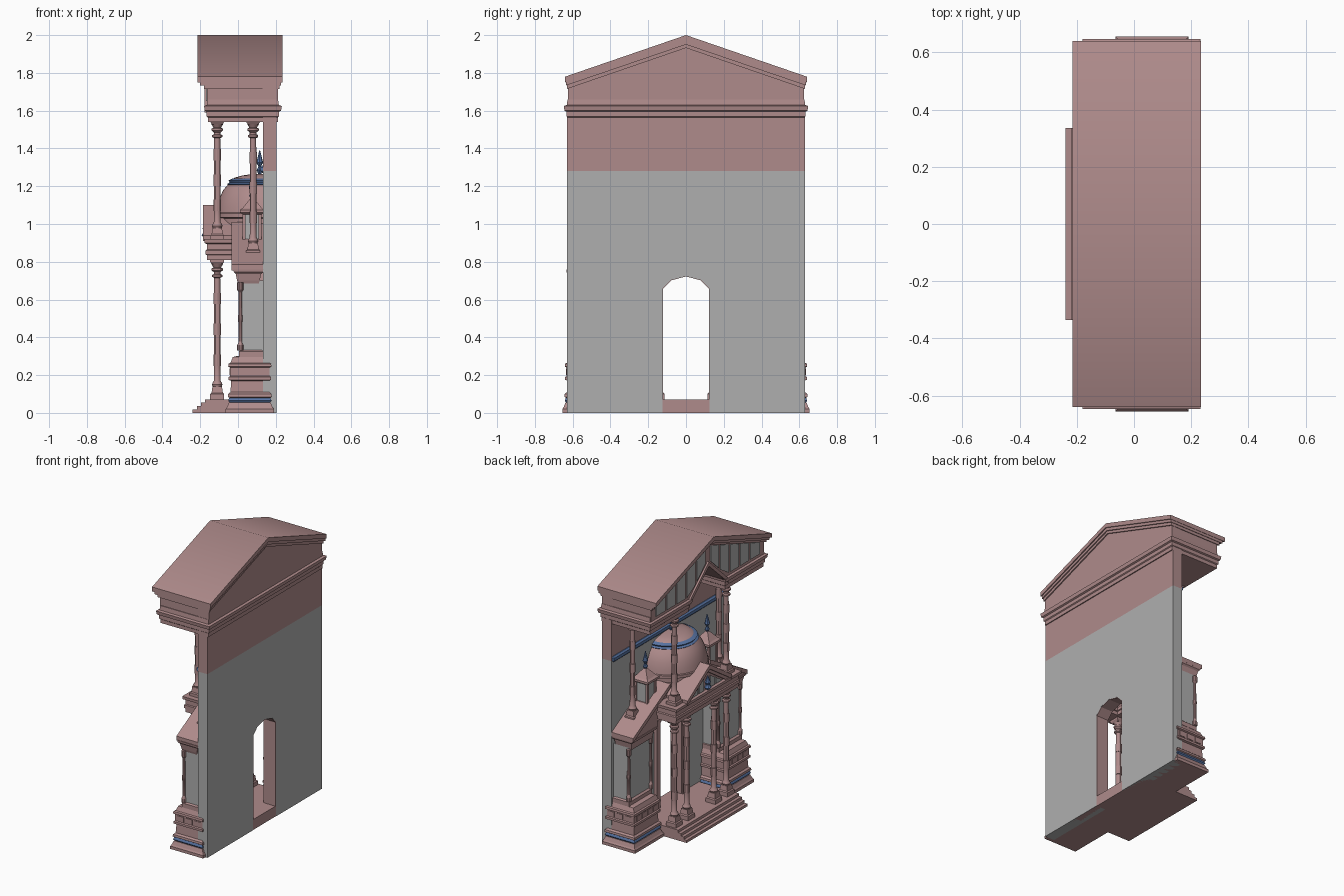
import bpy, bmesh, math


def material(name, rgb):
    m = bpy.data.materials.new(name)
    m.diffuse_color = (*rgb, 1)
    return m


PINK = material("rose_stone", (0.43, 0.26, 0.26))
BLUE = material("blue_trim", (0.1, 0.18, 0.38))
GREY = material("grey_stone", (0.43, 0.43, 0.43))


def mesh(name, verts, faces, mat):
    me = bpy.data.meshes.new(name)
    me.from_pydata(verts, [], faces)
    bm = bmesh.new()
    bm.from_mesh(me)
    bmesh.ops.remove_doubles(bm, verts=bm.verts, dist=1e-5)
    bmesh.ops.recalc_face_normals(bm, faces=bm.faces)
    bm.to_mesh(me)
    bm.free()
    ob = bpy.data.objects.new(name, me)
    bpy.context.collection.objects.link(ob)
    me.materials.append(mat)
    return ob


def smooth(ob, angle):
    ob.data.shade_smooth()
    ob.data.set_sharp_from_angle(angle=math.radians(angle))
    return ob


def loft(name, rings, mat):
    # skin a list of equal-length rings and cap both ends
    n = len(rings[0])
    faces = [(k*n+i, k*n+(i+1) % n, (k+1)*n+(i+1) % n, (k+1)*n+i)
             for k in range(len(rings)-1) for i in range(n)]
    faces += [tuple(range(n)), tuple(range((len(rings)-1)*n, len(rings)*n))]
    return mesh(name, [v for r in rings for v in r], faces, mat)


def prism(name, yz, x0, x1, mat=PINK):
    return loft(name, [[(x, y, z) for y, z in yz] for x in (x0, x1)], mat)


def stack(name, x0, x1, y0, y1, profile, mat=PINK):
    # rectangular moulding: profile is (z, outward offset)
    return loft(name, [[(x0-o, y0-o, z), (x1+o, y0-o, z), (x1+o, y1+o, z), (x0-o, y1+o, z)]
                       for z, o in profile], mat)


def box(name, x0, x1, y0, y1, z0, z1, mat=PINK):
    y0, y1 = min(y0, y1), max(y0, y1)
    return stack(name, x0, x1, y0, y1, [(z0, 0), (z1, 0)], mat)


def lathe(name, x, y, profile, mat=PINK, n=12, half=False):
    span, a0 = (math.pi, math.pi/2) if half else (2*math.pi, 0)
    angles = [a0 + span*i/n for i in range(n + (1 if half else 0))]
    return smooth(loft(name, [[(x+r*math.cos(a), y+r*math.sin(a), z) for a in angles]
                              for r, z in profile], mat), 30)


def chevron(name, half, z_eave, z_peak, t, x0, x1, mat=PINK):
    return prism(name, [(half, z_eave), (0, z_peak), (-half, z_eave),
                        (-half, z_eave-t), (0, z_peak-t), (half, z_eave-t)], x0, x1, mat)


def column(name, x, y, z0, z1):
    stack(name+"_plinth", x, x, y, y, [(z0, .037), (z0+.03, .037), (z0+.036, .03), (z0+.07, .025)])
    p = [(.024, z0+.07), (.028, z0+.08), (.024, z0+.09), (.018, z0+.1)]
    a, b = z0+.1, z1-.1
    for f in (.2, .5, .8):
        z = a+(b-a)*f
        p += [(.017, z-.03), (.02, z-.03), (.02, z+.03), (.017, z+.03)]
    p += [(.016, b), (.027, b+.005), (.027, b+.015), (.018, b+.02), (.018, b+.03),
          (.03, b+.04), (.03, b+.05), (.02, b+.055), (.032, b+.075)]
    lathe(name+"_shaft", x, y, p)
    stack(name+"_capital", x, x, y, y, [(z1-.028, .028), (z1-.015, .037), (z1, .037)])


def panels(name, x, spans, low, high):
    # thin grey panels following a gable slope, mirrored about y = 0
    for s in (1, -1):
        for a, b in spans:
            prism(name, [(s*a, low(a)), (s*b, low(b)), (s*b, high(b)), (s*a, high(a))],
                  x, x+.01, GREY)


# Back wall with arched doorway: grey below, rose band above
arch = [(.125, .66), (.08, .705), (0, .725), (-.08, .705), (-.125, .66)]
prism("wall", [(.63, 0), (.63, 1.28), (-.63, 1.28), (-.63, 0), (-.125, 0)] + arch[::-1] + [(.125, 0)],
      .133, .205, GREY)
box("wall_band", .133, .205, -.63, .63, 1.28, 1.6)
lining = [(.122, 0), (.122, .658), (.078, .702), (0, .722), (-.078, .702), (-.122, .658), (-.122, 0)]
prism("door_lining", [(.126, 0)] + arch + [(-.126, 0)] + lining[::-1], .12, .204)
frame = [(.16, .07), (.16, .68), (.1, .74), (0, .765), (-.1, .74), (-.16, .68), (-.16, .07)]
prism("door_frame", frame + [(-.125, .07)] + arch[::-1] + [(.125, .07)], .11, .14)
stack("wall_blue_moulding", .128, .135, -.615, .615,
      [(1.27, 0), (1.28, .01), (1.3, .01), (1.31, 0)], BLUE)

# Platform and steps
for i in range(4):
    box("step", -.24+.022*i, .203, -.335, .335, .018*i, .018*(i+1))

# Porch columns, upper columns
for s in (1, -1):
    for y in (.285, .15):
        column("porch_column", -.11, s*y, .07, .815)
    column("front_upper_column", -.11, s*.285, .91, 1.555)
    column("rear_upper_column", .08, s*.475, .83, 1.555)

# Side pavilions
for s in (1, -1):
    y0, y1 = sorted((s*.36, s*.63))
    stack("pedestal_foot", -.04, .165, y0, y1, [(0, .025), (.02, .025), (.03, .018), (.055, .008)])
    stack("pedestal_blue_band", -.04, .165, y0, y1, [(.055, .004), (.065, .012), (.08, .006)], BLUE)
    stack("pedestal", -.04, .165, y0, y1,
          [(.08, .006), (.085, .014), (.1, .012), (.11, 0), (.17, -.004), (.175, .01), (.19, .01),
           (.195, .002), (.24, .002), (.245, .012), (.26, .01), (.265, 0), (.295, -.012), (.3, -.03)])
    for i in range(4):
        yc = s*(.405+.06*i)
        box("pedestal_panel", -.046, -.03, yc-.02, yc+.02, .2, .235)
    for i in range(3):
        box("pedestal_side_panel", -.02+.065*i, .025+.065*i, s*.6, s*.636, .2, .235)
    box("pavilion_wall", .016, .134, s*.375, s*.61, .295, .7, GREY)
    stack("pavilion_sill", .004, .134, y0+.01, y1-.01, [(.295, 0), (.325, 0), (.335, -.012)])
    for y in (.372, .613):
        lathe("pavilion_post", .012, s*y,
              [(.016, .33), (.016, .36), (.01, .37), (.01, .48), (.013, .49), (.013, .51), (.01, .52),
               (.009, .64), (.016, .65), (.016, .69)], n=10)
    stack("pavilion_cornice", .0, .11, y0+.02, y1-.025,
          [(.685, 0), (.7, .005), (.735, .012), (.745, .022), (.76, .024)])

# Middle roof stretching over the pavilions
prism("middle_roof", [(.625, .75), (.625, .78), (.22, 1.0), (-.22, 1.0), (-.625, .78), (-.625, .75),
                      (-.34, .75), (-.34, .88), (.34, .88), (.34, .75)], -.02, .135)
for s in (1, -1):
    prism("middle_roof_edge", [(s*.63, .755), (s*.63, .785), (s*.22, 1.01), (s*.22, .98)], -.034, .135)

# Porch entablature and central gable between flat shoulders
beam = [(.81, 0), (.835, 0), (.838, .006), (.86, .006), (.865, 0), (.895, 0), (.9, .012), (.92, .014)]
stack("porch_front_beam", -.165, -.06, -.345, .345, beam)
for s in (1, -1):
    y0, y1 = sorted((s*.235, s*.345))
    stack("porch_side_beam", -.16, .03, y0, y1, beam)
box("porch_ceiling", -.15, .0, -.33, .33, .9, .918)
prism("porch_gable", [(.235, .9), (0, 1.08), (-.235, .9)], -.155, .05)
chevron("porch_roof", .245, .94, 1.1, .03, -.185, .05)
chevron("porch_roof_inner_edge", .23, .92, 1.072, .025, -.172, -.1)
panels("porch_gable_panel", -.163, [(.035, .085), (.1, .16)], lambda y: .925, lambda y: 1.03-.62*y)
lathe("porch_ornament", -.168, 0, [(.004, .92), (.025, .94), (.012, .96), (.02, .975), (.002, 1.02)], BLUE, 8)

# Dome: half round against the wall
lathe("dome_drum", .134, 0, [(.235, .95), (.235, 1.03), (.255, 1.035), (.255, 1.055), (.25, 1.06)],
      n=24, half=True)
lathe("dome", .134, 0, [(.25, 1.06), (.245, 1.09), (.233, 1.135), (.212, 1.18), (.188, 1.208)], n=24, half=True)
lathe("dome_blue_ring", .134, 0, [(.185, 1.204), (.192, 1.212), (.178, 1.22), (.184, 1.23), (.165, 1.24)],
      BLUE, 24, True)
lathe("dome_cap", .134, 0, [(.165, 1.235), (.15, 1.246), (.11, 1.257), (.06, 1.264), (.005, 1.266)],
      n=24, half=True)
lathe("dome_finial", .115, 0, [(.006, 1.26), (.016, 1.285), (.007, 1.305), (.018, 1.325), (.002, 1.39)], BLUE, 8)

# Turrets beside the dome
for s in (1, -1):
    x, y = .075, s*.34
    stack("turret_base", x, x, y, y, [(.87, .058), (.91, .058), (.92, .048)])
    stack("turret_body", x, x, y, y, [(.9, .042), (1.06, .042)], GREY)
    for dx in (-.042, .042):
        for dy in (-.042, .042):
            stack("turret_post", x+dx, x+dx, y+dy, y+dy, [(.91, .008), (1.06, .008)])
    stack("turret_roof", x, x, y, y, [(1.05, .05), (1.06, .064), (1.075, .064), (1.085, .05), (1.14, .006)])
    lathe("turret_finial", x, y, [(.006, 1.13), (.016, 1.15), (.007, 1.17), (.018, 1.19), (.002, 1.255)], BLUE, 8)

# Great roof: cornices, gable bodies, layered roof slabs smoothed over the ridge
cornice = [(1.54, 0), (1.565, 0), (1.57, .006), (1.595, .006), (1.6, .016), (1.625, .02), (1.63, .004), (1.66, 0)]
for s in (1, -1):
    y0, y1 = sorted((s*.2, s*.627))
    stack("great_cornice", -.16, .212, y0, y1, cornice)
stack("great_back_cornice", .135, .212, -.25, .25, cornice)
prism("gable_front_body", [(.622, 1.6), (.622, 1.745), (0, 1.96), (-.622, 1.745), (-.622, 1.6),
                           (-.2, 1.6), (0, 1.79), (.2, 1.6)], -.165, .133)
prism("gable_back_body", [(.625, 1.6), (.625, 1.74), (0, 1.96), (-.625, 1.74), (-.625, 1.6)], .13, .212)
smooth(chevron("roof_slab", .64, 1.78, 2.0, .03, -.215, .235), 60)
chevron("roof_under_slab", .636, 1.755, 1.972, .022, -.2, .228)
chevron("roof_lower_moulding", .63, 1.735, 1.952, .02, -.18, .22)
chevron("inner_gable_moulding", .215, 1.62, 1.815, .03, -.178, -.09)
panels("gable_panel", -.17, [(.03, .12), (.14, .23), (.25, .34), (.36, .45), (.47, .57)],
       lambda y: max(1.65, 1.835-.93*y), lambda y: 1.925-.34*y)
